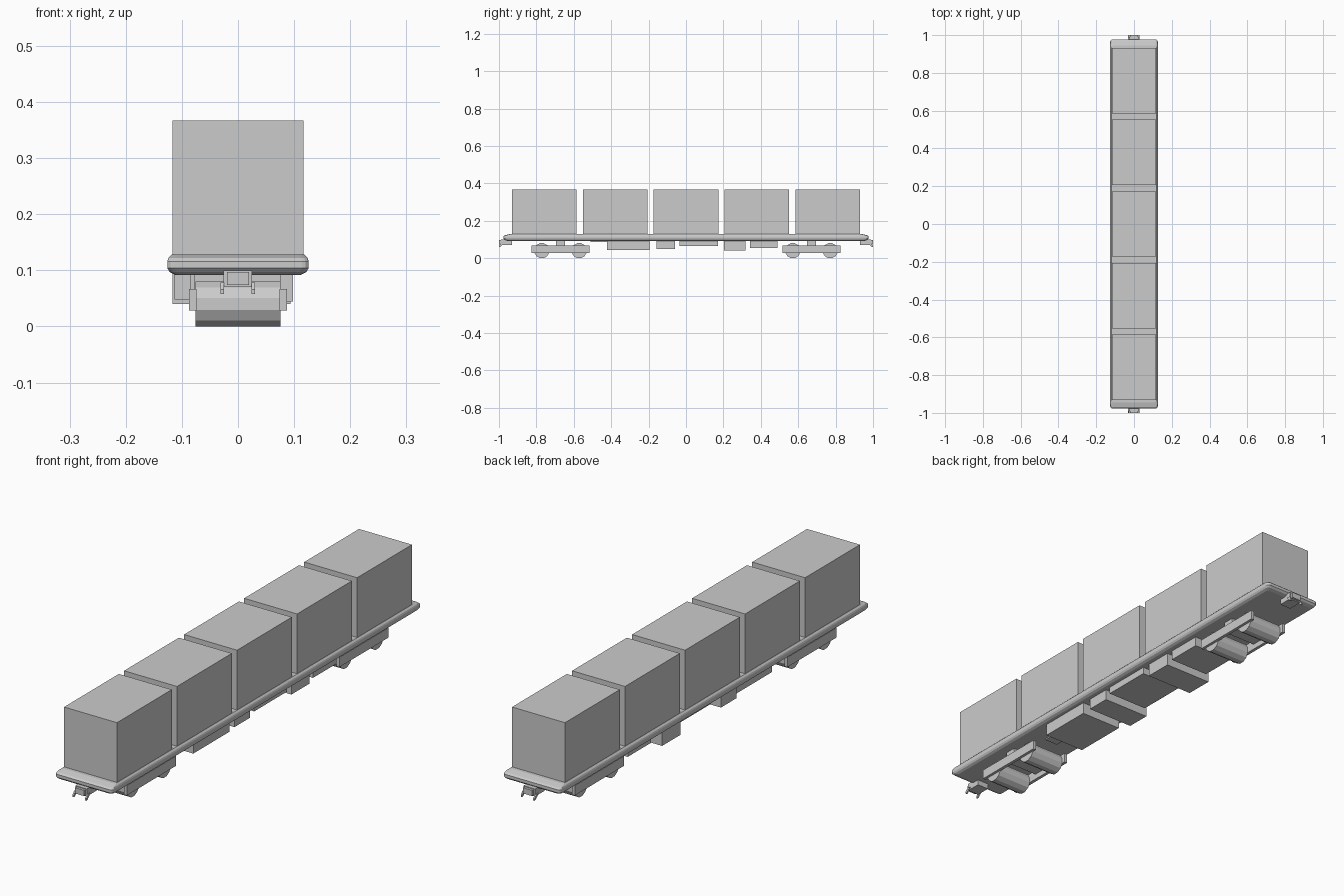
import bpy, bmesh, math
from mathutils import Matrix

if "Cube" in bpy.data.objects:
    bpy.data.objects.remove(bpy.data.objects["Cube"])


def finish(name, bm):
    bmesh.ops.recalc_face_normals(bm, faces=bm.faces)
    me = bpy.data.meshes.new(name)
    bm.to_mesh(me)
    bm.free()
    ob = bpy.data.objects.new(name, me)
    bpy.context.collection.objects.link(ob)
    return ob


def box(name, x, y, z):
    """Box from (min, max) pairs."""
    bm = bmesh.new()
    mid = [(a + b) / 2 for a, b in (x, y, z)]
    size = [abs(b - a) for a, b in (x, y, z)]
    bmesh.ops.create_cube(bm, size=1, matrix=Matrix.Translation(mid) @ Matrix.Diagonal((*size, 1)))
    return finish(name, bm)


def roller(name, x, y, z, r, sides):
    """Cylinder lying along x with a flat side at the bottom."""
    bm = bmesh.new()
    m = (Matrix.Translation(((x[0] + x[1]) / 2, y, z)) @ Matrix.Rotation(math.pi / 2, 4, 'Y')
         @ Matrix.Rotation(math.pi / sides, 4, 'Z'))
    bmesh.ops.create_cone(bm, cap_ends=True, segments=sides, radius1=r, radius2=r,
                          depth=x[1] - x[0], matrix=m)
    return finish(name, bm)


def prism(name, profile, x):
    """Extrude a (y, z) profile along x."""
    bm = bmesh.new()
    f = bm.faces.new([bm.verts.new((x[0], py, pz)) for py, pz in profile])
    ext = bmesh.ops.extrude_face_region(bm, geom=[f])
    verts = [v for v in ext['geom'] if isinstance(v, bmesh.types.BMVert)]
    bmesh.ops.translate(bm, verts=verts, vec=(x[1] - x[0], 0, 0))
    return finish(name, bm)


# Deck: stacked rounded rectangles (z, half width, half length), sloping at the ends
levels = [(0.092, 0.112, 0.955), (0.097, 0.122, 0.970), (0.104, 0.126, 0.977),
          (0.116, 0.126, 0.977), (0.122, 0.124, 0.970), (0.128, 0.118, 0.945)]
bm = bmesh.new()
rings = []
for z, hx, hy in levels:
    ring = []
    for sx, sy, start in ((1, 1, 0), (-1, 1, 90), (-1, -1, 180), (1, -1, 270)):
        for k in range(4):
            a = math.radians(start + 30 * k)
            ring.append(bm.verts.new((sx * (hx - 0.012) + 0.012 * math.cos(a),
                                      sy * (hy - 0.012) + 0.012 * math.sin(a), z)))
    rings.append(ring)
for lo, hi in zip(rings, rings[1:]):
    for i in range(len(lo)):
        j = (i + 1) % len(lo)
        bm.faces.new((lo[i], lo[j], hi[j], hi[i]))
bm.faces.new(rings[0])
bm.faces.new(rings[-1])
finish("deck", bm)

# Five containers
for i in range(5):
    c = (i - 2) * 0.379
    box(f"container_{i + 1}", (-0.117, 0.117), (c - 0.173, c + 0.173), (0.126, 0.367))

# Two bogies: bolster, side frames and two wheelsets each
for tag, c in (("front", -0.671), ("rear", 0.671)):
    box(f"{tag}_bolster", (-0.078, 0.076), (c - 0.024, c + 0.024), (0.05, 0.094))
    for side, s in (("left", -1), ("right", 1)):
        box(f"{tag}_{side}_side_frame", (s * 0.074, s * 0.087), (c - 0.155, c + 0.155), (0.028, 0.067))
    for n, d in ((1, -0.1), (2, 0.1)):
        roller(f"{tag}_wheelset_{n}", (-0.076, 0.076), c + d, 0.04, 0.0412, 12)

# Equipment boxes hung under the deck: x range, y range, bottom
gear = [("battery_box", (-0.085, 0.098), (-0.422, -0.195), 0.044),
        ("brake_box", (-0.113, 0.095), (-0.158, -0.059), 0.048),
        ("air_tank_box", (-0.085, 0.096), (-0.035, 0.172), 0.064),
        ("tool_box", (-0.117, 0.094), (0.203, 0.318), 0.040),
        ("control_box", (-0.085, 0.092), (0.342, 0.489), 0.053),
        ("pipe_cover", (-0.03, 0.03), (-0.51, -0.42), 0.087)]
for name, x, y, bottom in gear:
    box(name, x, y, (bottom, 0.094))

# Couplers with a pair of small hooks at each end
for tag, s in (("front", -1), ("rear", 1)):
    box(f"{tag}_coupler", (-0.026, 0.025), (s * 0.93, s * 0.99), (0.07, 0.1))
    hook = [(s * 0.975, 0.078), (s * 0.99, 0.078), (s * 1.0, 0.066), (s * 1.0, 0.058), (s * 0.992, 0.06)]
    for side, x in (("left", -0.028), ("right", 0.027)):
        prism(f"{tag}_{side}_hook", hook, (x - 0.003, x + 0.003))
    box(f"{tag}_coupler_face", (-0.02, 0.02), (s * 0.985, s * 1.0), (0.074, 0.097))
